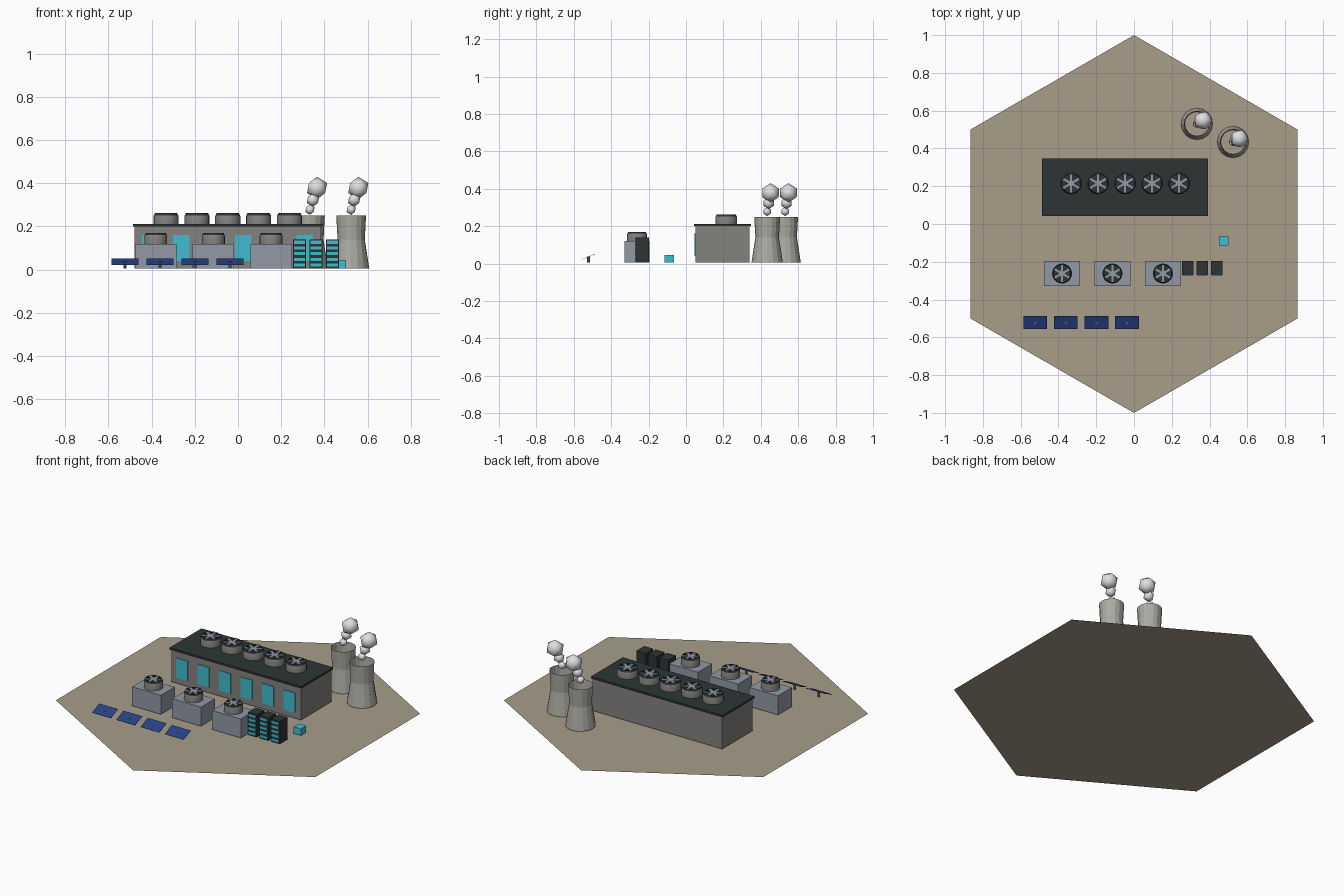
import bpy, bmesh, math
from mathutils import Matrix, Vector

cube = bpy.data.objects.get("Cube")
if cube:
    bpy.data.objects.remove(cube, do_unlink=True)


def material(name, srgb):
    m = bpy.data.materials.new(name)
    m.use_nodes = True
    lin = [((c / 255 + 0.055) / 1.055) ** 2.4 for c in srgb]
    m.diffuse_color = (*lin, 1)
    m.node_tree.nodes["Principled BSDF"].inputs["Base Color"].default_value = (*lin, 1)
    return m


SAND = material("sand", (168, 158, 138))
WALL = material("wall grey", (132, 130, 127))
DARK = material("charcoal", (45, 53, 53))
STEEL = material("blue grey steel", (146, 152, 166))
TEAL = material("teal glow", (64, 190, 208))
BLUE = material("panel blue", (38, 66, 132))
CONCRETE = material("pale concrete", (172, 170, 163))
STEAM = material("steam white", (222, 223, 226))
FLOOR = 0.005  # parts stand just above the ground sheet


def finish(name, bm, mat, smooth=None):
    mesh = bpy.data.meshes.new(name)
    bm.to_mesh(mesh)
    bm.free()
    mesh.materials.append(mat)
    ob = bpy.data.objects.new(name, mesh)
    bpy.context.collection.objects.link(ob)
    if smooth:
        bpy.ops.object.select_all(action='DESELECT')
        ob.select_set(True)
        bpy.context.view_layer.objects.active = ob
        bpy.ops.object.shade_smooth_by_angle(angle=math.radians(smooth))
    return ob


def add_box(bm, lo, hi, rot=None):
    lo, hi = Vector(lo), Vector(hi)
    m = Matrix.Translation((lo + hi) / 2) @ Matrix.Diagonal((*(hi - lo), 1))
    bmesh.ops.create_cube(bm, size=1, matrix=rot @ m if rot else m)


def box(name, lo, hi, mat):
    bm = bmesh.new()
    add_box(bm, lo, hi)
    return finish(name, bm, mat)


def lathe(name, profile, at, mat, sides=16, smooth=None):
    """Spin (radius, height) points around a vertical axis."""
    bm = bmesh.new()
    vs = [bm.verts.new((r, 0, z)) for r, z in profile]
    es = [bm.edges.new(p) for p in zip(vs, vs[1:])]
    bmesh.ops.spin(bm, geom=vs + es, cent=(0, 0, 0), axis=(0, 0, 1),
                   angle=math.tau, steps=sides, use_duplicate=False)
    bmesh.ops.remove_doubles(bm, verts=bm.verts, dist=1e-4)
    bmesh.ops.recalc_face_normals(bm, faces=bm.faces)
    bmesh.ops.translate(bm, verts=bm.verts, vec=at)
    return finish(name, bm, mat, smooth)


def fan(name, x, y, z, r):
    # Housing, dark rim with recessed floor, six blades
    lathe(name + "_housing", [(r, 0), (r, 0.036), (r * 0.97, 0.04)], (x, y, z), WALL, 20, 30)
    lathe(name + "_rim", [(r * 0.97, 0.04), (r * 0.88, 0.05), (r * 0.8, 0.048),
                          (r * 0.8, 0.04), (0, 0.04)], (x, y, z), DARK, 20)
    bm = bmesh.new()
    for i in range(6):
        rot = Matrix.Translation((x, y, z)) @ Matrix.Rotation(math.tau * i / 6 + math.pi / 2, 4, 'Z')
        add_box(bm, (0, -0.008, 0.044), (r * 0.87, 0.008, 0.049), rot)
    finish(name + "_blades", bm, STEEL)


# Ground sheet
bm = bmesh.new()
bmesh.ops.create_circle(bm, cap_ends=True, segments=6, radius=1)
if abs(max(v.co.y for v in bm.verts) - 1) > 0.01:
    bmesh.ops.rotate(bm, verts=bm.verts, matrix=Matrix.Rotation(math.pi / 6, 3, 'Z'))
finish("ground", bm, SAND)

# Main hall with roof, windows and roof fans
box("hall_walls", (-0.48, 0.05, FLOOR), (0.385, 0.34, 0.2), WALL)
box("hall_roof", (-0.487, 0.043, 0.2), (0.392, 0.347, 0.212), DARK)
for i in range(6):
    x = -0.406 + 0.1432 * i
    box(f"hall_window_{i + 1}", (x - 0.038, 0.045, 0.04), (x + 0.038, 0.052, 0.16), TEAL)
for i in range(5):
    fan(f"roof_fan_{i + 1}", -0.333 + 0.1428 * i, 0.215, 0.212, 0.058)

# Cooling units
for i in range(3):
    x = -0.381 + 0.267 * i
    box(f"cooling_unit_{i + 1}", (x - 0.096, -0.328, FLOOR), (x + 0.096, -0.196, 0.12), STEEL)
    fan(f"unit_fan_{i + 1}", x, -0.262, 0.12, 0.053)

# Equipment racks with glowing strips
for i in range(3):
    x = 0.285 + 0.0765 * i
    box(f"rack_{i + 1}", (x - 0.03, -0.27, FLOOR), (x + 0.03, -0.197, 0.14), DARK)
    bm = bmesh.new()
    for k in range(5):
        z = 0.021 + 0.0265 * k
        add_box(bm, (x - 0.025, -0.274, z - 0.007), (x + 0.025, -0.268, z + 0.007))
    finish(f"rack_strips_{i + 1}", bm, TEAL)

# Small teal crate
box("crate", (0.45, -0.114, FLOOR), (0.5, -0.064, 0.045), TEAL)

# Tilted solar panels on posts
for i in range(4):
    x = -0.523 + 0.162 * i
    lathe(f"panel_post_{i + 1}", [(0, 0), (0.007, 0), (0.007, 0.032), (0, 0.032)],
          (x, -0.521, FLOOR), WALL, 8)
    bm = bmesh.new()
    tilt = Matrix.Translation((x, -0.521, 0.036)) @ Matrix.Rotation(math.radians(23), 4, 'X')
    add_box(bm, (-0.063, -0.037, -0.0008), (0.063, 0.037, 0.0008), tilt)
    finish(f"solar_panel_{i + 1}", bm, BLUE)

# Open cooling towers with steam puffs
for i, (x, y) in enumerate([(0.333, 0.53), (0.524, 0.434)]):
    lathe(f"cooling_tower_{i + 1}", [(0.084, FLOOR), (0.063, 0.14), (0.069, 0.25)],
          (x, y, 0), CONCRETE, 16)
    for k, (dx, dy, z, r) in enumerate([(0, 0, 0.278, 0.024), (0.014, 0.008, 0.323, 0.032),
                                        (0.033, 0.018, 0.378, 0.052)]):
        bm = bmesh.new()
        bmesh.ops.create_icosphere(bm, subdivisions=1, radius=r,
                                   matrix=Matrix.Translation((x + dx, y + dy, z)))
        finish(f"steam_puff_{i + 1}_{k + 1}", bm, STEAM, 60)
